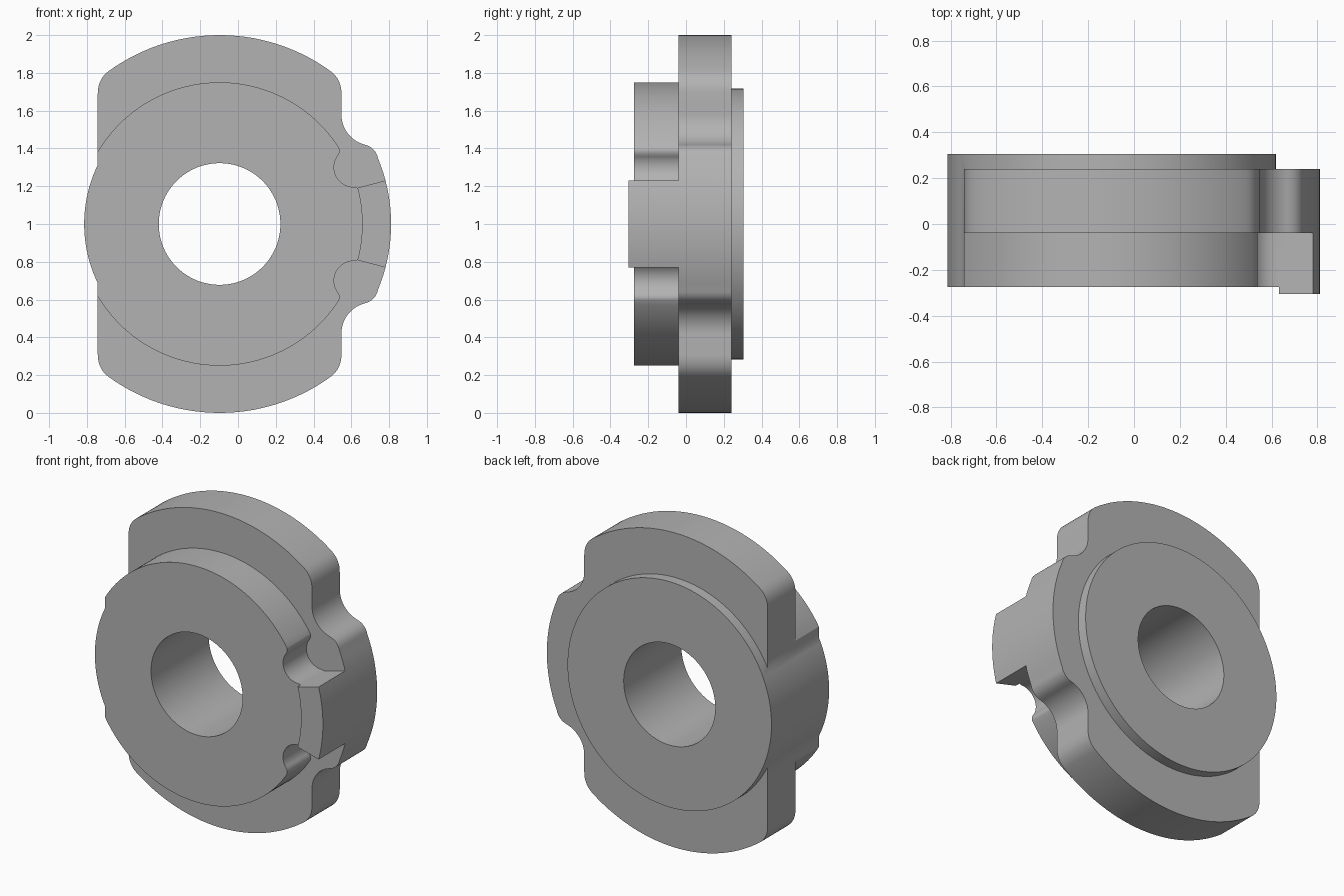
import bpy, bmesh, math
from math import cos, sin, radians, acos, pi

if "Cube" in bpy.data.objects:
    bpy.data.objects.remove(bpy.data.objects["Cube"])

CX, CZ = -0.0975, 1.0            # bore axis position in x and z
Y_TAB, Y_FRONT, Y_FL, Y_FLB, Y_BACK = -0.305, -0.274, -0.039, 0.24, 0.305
R_BORE, R_BODY, R_FRONT, R_TAB, R_OUT = 0.322, 0.717, 0.75, 0.755, 0.908
FLAT = 0.645                     # half width across the flats


def arc(r, a0, a1, c=(0, 0)):
    n = max(3, int(abs(a1 - a0) / radians(2.5)))
    return [(c[0] + r * cos(a0 + (a1 - a0) * i / n),
             c[1] + r * sin(a0 + (a1 - a0) * i / n)) for i in range(n + 1)]


def blend(p, q, r, n=8):
    """Rounded corner from p to r with corner point q."""
    return [tuple((1 - t) ** 2 * p[k] + 2 * t * (1 - t) * q[k] + t * t * r[k] for k in (0, 1))
            for t in [i / n for i in range(n + 1)]]


def join(*parts):
    out = []
    for part in parts:
        for p in part:
            if not out or math.dist(p, out[-1]) > 1e-5:
                out.append(p)
    return out


# Half profiles (upper half, relative to the bore axis), running right to left
a_tab = radians(14.7)
a_left = pi - acos(FLAT / R_BODY)
a_disc = pi - acos(FLAT / R_FRONT)
tab_outer = arc(R_OUT, 0, a_tab)
tab_inner = arc(R_TAB, 0, a_tab)
left_arc = arc(R_BODY, a_left, pi)
body_arc = arc(R_BODY, 0, a_left)
bore = arc(R_BORE, 0, pi)
disc_end = arc(R_FRONT, a_disc - 0.1, a_disc)[-1]

# Flange: ear, concave relief, flat, rounded corner, big arc, corner, flat
relief = arc(0.165, pi, radians(255), (FLAT + 0.165, 0.58))[::-1]
ear = arc(R_OUT, a_tab, radians(22.5))
ear_corner = blend(ear[-1], (0.826, 0.405), relief[0])
a_top = acos(0.59)
top_arc = arc(1.0, a_top, pi - a_top)
corner = blend((FLAT, 0.69), (FLAT, 0.765), top_arc[0])
corner_l = [(-u, v) for u, v in corner[::-1]]
flange = join(ear, ear_corner, relief, corner, top_arc, corner_l, [disc_end])

# Front disc: tab side, round notch, rounded lip, disc arc
notch = arc(0.104, radians(268), radians(150), (0.71, 0.30))
disc = arc(R_FRONT, radians(32.5), a_disc)
lip = blend(notch[-1], (0.642, 0.380), disc[0])
front = join([tab_inner[-1]], notch, lip, disc)

bm = bmesh.new()


def face(pts, s):
    bm.faces.new([bm.verts.new((CX + u, y, CZ + s * v)) for u, v, y in pts])


def cap(path, y, s):
    face([(u, v, y) for u, v in path], s)


def wall(path, y0, y1, s):
    for (a, b), (c, d) in zip(path, path[1:]):
        face([(a, b, y0), (c, d, y0), (c, d, y1), (a, b, y1)], s)


for s in (1, -1):
    # bore
    wall(bore, Y_FRONT, Y_BACK, s)
    # front disc
    cap(join(tab_inner, front, left_arc, bore[::-1]), Y_FRONT, s)
    wall(join(front, left_arc), Y_FRONT, Y_FL, s)
    # raised tab
    cap(join(tab_outer, tab_inner[::-1]), Y_TAB, s)
    wall(tab_inner, Y_TAB, Y_FRONT, s)
    wall(tab_outer, Y_TAB, Y_FL, s)
    side = [tab_inner[-1], tab_outer[-1]]
    face([(*side[0], Y_TAB), (*side[1], Y_TAB), (*side[1], Y_FL),
          (*side[0], Y_FL), (*side[0], Y_FRONT)], s)
    # flange
    cap(join(flange, front[::-1]), Y_FL, s)
    wall(join(tab_outer, flange, left_arc), Y_FL, Y_FLB, s)
    cap(join(tab_outer, flange, body_arc[::-1]), Y_FLB, s)
    # back boss
    wall(join(body_arc, left_arc), Y_FLB, Y_BACK, s)
    cap(join(body_arc, left_arc, bore[::-1]), Y_BACK, s)

bmesh.ops.remove_doubles(bm, verts=bm.verts, dist=1e-5)
bmesh.ops.recalc_face_normals(bm, faces=bm.faces)
mesh = bpy.data.meshes.new("flanged_hub")
bm.to_mesh(mesh)
bm.free()

grey = bpy.data.materials.new("plain grey")
grey.diffuse_color = (0.45, 0.45, 0.45, 1)
grey.use_nodes = True
grey.node_tree.nodes["Principled BSDF"].inputs["Base Color"].default_value = grey.diffuse_color
mesh.materials.append(grey)

hub = bpy.data.objects.new("flanged_hub", mesh)
bpy.context.collection.objects.link(hub)
bpy.context.view_layer.objects.active = hub
hub.select_set(True)
bpy.ops.object.shade_smooth_by_angle(angle=radians(30))
